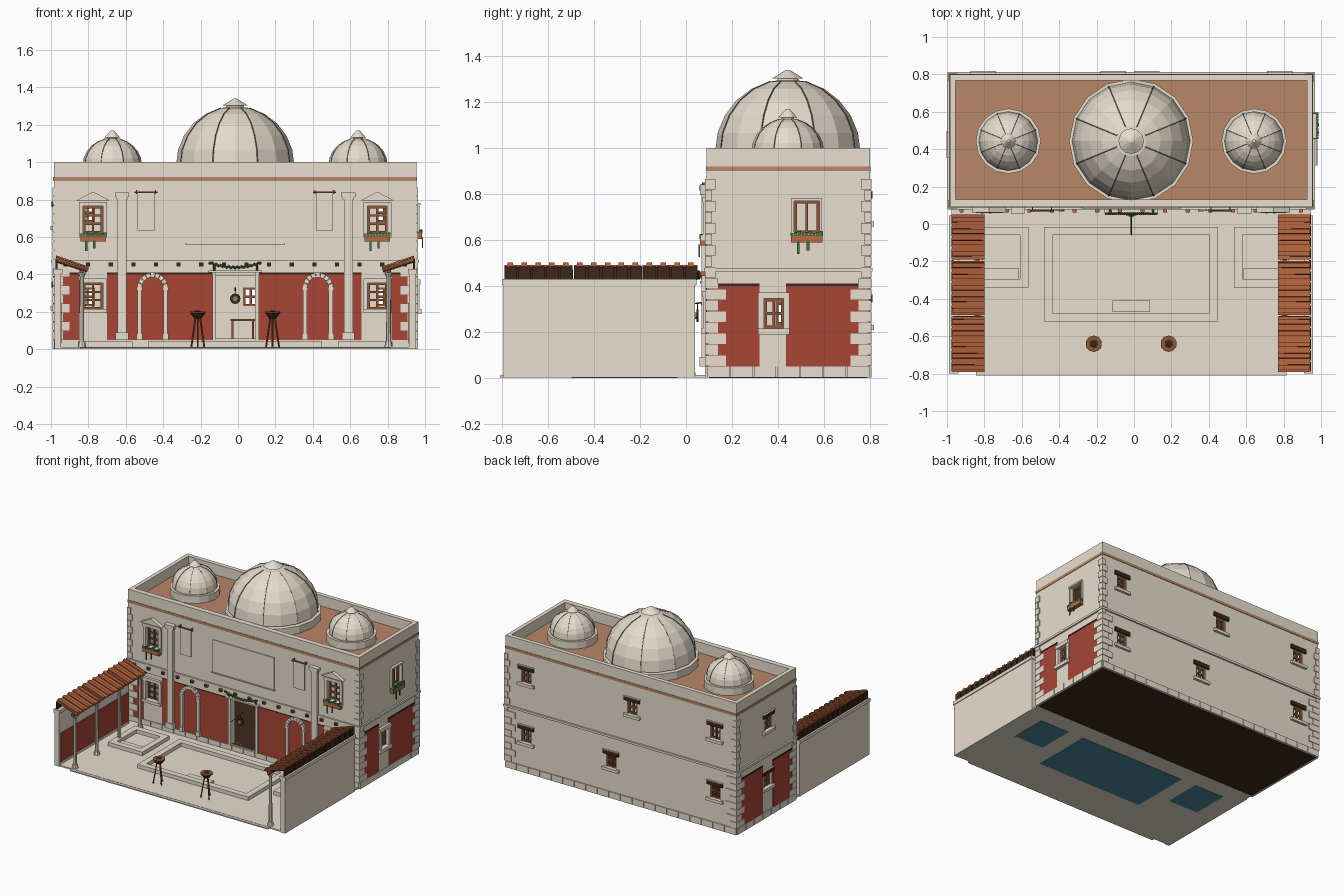
import bpy, bmesh, math
from mathutils import Vector, Matrix

cube = bpy.data.objects.get("Cube")
if cube:
    bpy.data.objects.remove(cube, do_unlink=True)

PALETTE = {"stone": "E9E0D0", "dome_plaster": "E4DBCB", "rib_grey": "857D70", "red_plaster": "A84536",
           "roof_tile": "BC6841", "roof_clay": "B98668", "wood": "8E5638", "dark_wood": "3C271B",
           "leaf": "44733F", "pool_blue": "4E879C"}
MATS = {}
for name, code in PALETTE.items():
    rgb = [int(code[i:i + 2], 16) / 255 for i in (0, 2, 4)]
    lin = [((c + 0.055) / 1.055) ** 2.4 for c in rgb] + [1]
    m = bpy.data.materials.new(name)
    m.use_nodes = True
    m.diffuse_color = lin
    m.node_tree.nodes["Principled BSDF"].inputs["Base Color"].default_value = lin
    MATS[name] = m

parts = {}
CX = -0.015                                        # symmetry axis
X0, X1, Y0, Y1 = -0.985, 0.955, 0.09, 0.80         # building walls
UP = Vector((0, 0, 1))


def mesh(name, mat):
    if (name, mat) not in parts:
        parts[name, mat] = bmesh.new()
    return parts[name, mat]


def box(name, mat, xa, xb, ya, yb, za, zb):
    mid = Vector((xa + xb, ya + yb, za + zb)) / 2
    M = Matrix.Translation(mid) @ Matrix.Diagonal((abs(xb - xa), abs(yb - ya), abs(zb - za), 1))
    bmesh.ops.create_cube(mesh(name, mat), size=1, matrix=M)


def cone(name, mat, x, y, za, zb, ra, rb, seg=8):
    bmesh.ops.create_cone(mesh(name, mat), cap_ends=True, segments=seg, radius1=ra, radius2=rb,
                          depth=zb - za, matrix=Matrix.Translation((x, y, (za + zb) / 2)))


def bar(name, mat, p, q, r, seg=4):
    p, q = Vector(p), Vector(q)
    M = Matrix.Translation((p + q) / 2) @ UP.rotation_difference(q - p).to_matrix().to_4x4()
    bmesh.ops.create_cone(mesh(name, mat), cap_ends=True, segments=seg, radius1=r, radius2=r,
                          depth=(q - p).length, matrix=M)


def prism(name, mat, pts, shift):
    bm = mesh(name, mat)
    face = bm.faces.new([bm.verts.new(p) for p in pts])
    out = bmesh.ops.extrude_face_region(bm, geom=[face], use_keep_orig=True)["geom"]
    bmesh.ops.translate(bm, vec=shift, verts=[v for v in out if isinstance(v, bmesh.types.BMVert)])


def on_wall(side, name, mat, ua, ub, da, db, za, zb):
    """Box on a facade: u along the wall, d outwards from it."""
    if side == "front":
        box(name, mat, ua, ub, Y0 - da, Y0 - db, za, zb)
    elif side == "back":
        box(name, mat, ua, ub, Y1 + da, Y1 + db, za, zb)
    elif side == "east":
        box(name, mat, X1 + da, X1 + db, ua, ub, za, zb)
    else:
        box(name, mat, X0 - da, X0 - db, ua, ub, za, zb)


def window(side, u, w, za, zb, rows=3):
    on_wall(side, "openings", "stone", u - w / 2, u + w / 2, -0.06, 0.05, za, zb)
    n, t = side + "_window_bars", 0.006
    for k in (-1, 0, 1):
        c = u + k * (w / 2 - t)
        on_wall(side, n, "wood", c - t, c + t, -0.025, -0.01, za, zb)
    for k in range(rows + 1):
        c = za + t + (zb - za - 2 * t) * k / rows
        on_wall(side, n, "wood", u - w / 2, u + w / 2, -0.024, -0.011, c - t, c + t)


def surround(side, u, w, za, zb, t=0.022):
    n = side + "_window_surrounds"
    for s in (-1, 1):
        on_wall(side, n, "stone", u + s * w / 2, u + s * (w / 2 + t), 0, 0.015, za, zb)
    on_wall(side, n, "stone", u - w / 2 - t, u + w / 2 + t, 0, 0.02, zb, zb + t)
    on_wall(side, n, "stone", u - w / 2 - t, u + w / 2 + t, 0, 0.025, za - t, za)


def flower_box(side, u, z):
    on_wall(side, "flower_boxes", "roof_tile", u - 0.068, u + 0.068, 0, 0.03, z - 0.032, z)
    for k in range(9):
        c = u - 0.064 + k * 0.016
        on_wall(side, "flowers", "leaf", c - 0.007, c + 0.007, 0.004, 0.031, z - 0.004, z + 0.008 + 0.005 * (k % 3))
    for k in (-3, 0.5):                            # trailing vines
        c = u + k * 0.012
        on_wall(side, "flowers", "leaf", c - 0.006, c + 0.006, 0.03, 0.035, z - 0.07 + 0.004 * k, z - 0.026)


# Building shell, base and roof
box("walls", "stone", X0, X1, Y0, Y1, 0.05, 1.0)
box("cavity", "stone", X0 + 0.03, X1 - 0.03, Y0 + 0.04, Y1 - 0.032, -0.1, 1.1)
box("base_core", "stone", X0, X1, Y0, Y1, 0.002, 0.05)
box("underside", "dark_wood", X0 + 0.01, X1 - 0.01, Y0 + 0.01, Y1 - 0.01, 0, 0.003)
box("inner_floor", "dark_wood", X0 + 0.03, X1 - 0.03, Y0 + 0.005, Y1 - 0.03, 0.05, 0.056)
box("roof_slab", "roof_clay", X0 - 0.003, X1 + 0.003, Y0 - 0.003, Y1 + 0.003, 0.90, 0.92)
SPAN = {"front": (X0, X1), "back": (X0, X1), "east": (Y0, Y1), "west": (Y0, Y1)}
for side, (a, b) in SPAN.items():
    n = 20 if side in ("front", "back") else 7
    for k in range(n):
        w = (b - a) / n
        on_wall(side, "base_blocks", "stone", a + k * w + 0.002, a + (k + 1) * w - 0.002, 0, 0.007, 0.002, 0.05)
    on_wall(side, "string_course", "stone", a - 0.01, b + 0.01, 0, 0.012, 0.462, 0.478)
    # Corner stones in long and short courses, slimmer on the upper floor
    for k in range(17):
        z = 0.052 + k * 0.048
        size = 0.085 if (k + (n == 7)) % 2 else 0.05
        size *= 1 if k < 8 else 0.45
        on_wall(side, "corner_stones", "stone", a - 0.006, a + size, 0, 0.007, z, z + 0.045)
        on_wall(side, "corner_stones", "stone", b - size, b + 0.006, 0, 0.007, z, z + 0.045)

# Red lower panels
RED = {"front": [(-0.97, -0.85), (-0.70, -0.135), (0.105, 0.66), (0.82, 0.94)],
       "east": [(0.10, 0.32), (0.435, 0.79)], "west": [(0.10, 0.37), (0.49, 0.79)]}
for side, spans in RED.items():
    for a, b in spans:
        on_wall(side, "red_panels", "red_plaster", a, b, 0, 0.004, 0.05, 0.40)
        on_wall(side, "panel_caps", "dark_wood", a, b, 0, 0.006, 0.40, 0.41)

# Domes with ribs, drums and finials
for x, r, h, cap in ((CX, 0.316, 0.315, 1), (CX - 0.657, 0.158, 0.145, 0.6), (CX + 0.657, 0.158, 0.145, 0.6)):
    y, zb = 0.443, 0.985
    cone("dome_drums", "stone", x, y, 0.92, 0.975, r + 0.016, r + 0.016, 16)
    bm = mesh("domes", "dome_plaster")
    M = Matrix.Translation((x, y, zb)) @ Matrix.Diagonal((r, r, h, 1))
    ball = bmesh.ops.create_uvsphere(bm, u_segments=16, v_segments=12, radius=1, matrix=M)["verts"]
    bmesh.ops.delete(bm, geom=[v for v in ball if v.co.z < zb - 0.05], context="VERTS")
    for k in range(8):
        a = math.radians(22.5 + 45 * k)
        arc = [Vector((x + r * math.cos(t) * math.cos(a), y + r * math.cos(t) * math.sin(a), zb + h * math.sin(t)))
               for t in (math.radians(15 * j) for j in range(6))]
        for p, q in zip(arc, arc[1:]):
            bar("dome_ribs", "rib_grey", p, q, 0.004 * cap)
    top = zb + h
    cone("finials", "stone", x, y, top - 0.03, top + 0.003, 0.05 * cap, 0.045 * cap, 12)
    cone("finials", "stone", x, y, top + 0.003, top + 0.04, 0.068 * cap, 0.008, 12)

# Front facade, repeated on both sides
for s in (-1, 1):
    u = CX + s * 0.76
    window("front", u, 0.105, 0.62, 0.765)
    surround("front", u, 0.105, 0.62, 0.765)
    flower_box("front", u, 0.607)
    prism("pediments", "stone", [(u - 0.09, Y0, 0.795), (u + 0.09, Y0, 0.795), (u, Y0, 0.842)], (0, -0.028, 0))
    window("front", u, 0.105, 0.215, 0.355)
    surround("front", u, 0.105, 0.215, 0.355)

    u = CX + s * 0.605                             # tall pilasters
    for hw, d, za, zb in ((0.034, 0.032, 0.05, 0.09), (0.024, 0.022, 0.09, 0.80), (0.03, 0.028, 0.80, 0.815),
                          (0.038, 0.034, 0.815, 0.837)):
        on_wall("front", "pilasters", "stone", u - hw, u + hw, 0, d, za, zb)

    u = CX + s * 0.442                             # blind arches
    for e in (-1, 1):
        on_wall("front", "arches", "stone", u + e * 0.058, u + e * 0.08, 0, 0.018, 0.05, 0.327)
        on_wall("front", "arches", "stone", u + e * 0.054, u + e * 0.086, 0, 0.024, 0.05, 0.085)
        on_wall("front", "arches", "stone", u + e * 0.054, u + e * 0.086, 0, 0.024, 0.315, 0.33)
    for k in range(9):
        ring = [(u + rr * math.cos(t), Y0, 0.327 + rr * math.sin(t)) for rr, t in
                ((0.058, k), (0.083, k), (0.083, k + 0.93), (0.058, k + 0.93))
                for t in [t * math.pi / 9]]
        prism("arches", "stone", ring, (0, -0.02, 0))

    u = CX + s * 0.477                             # hanging banners
    bar("banner_poles", "wood", (u - 0.062, Y0 - 0.018, 0.84), (u + 0.062, Y0 - 0.018, 0.84), 0.005, 6)
    on_wall("front", "banners", "stone", u - 0.045, u + 0.045, 0.012, 0.018, 0.635, 0.84)
    for e in (-1, 1):
        on_wall("front", "banner_poles", "wood", u + e * 0.05 - 0.003, u + e * 0.05 + 0.003, 0, 0.02, 0.83, 0.85)

on_wall("front", "wall_tablet", "stone", CX - 0.26, CX + 0.26, 0, 0.008, 0.565, 0.81)
on_wall("front", "tablet_ledge", "stone", CX - 0.265, CX + 0.265, 0, 0.013, 0.56, 0.568)
on_wall("front", "floor_band", "stone", X0, X1, 0, 0.008, 0.41, 0.465)
for k in range(16):
    u = CX + (k - 7.5) * 0.121
    on_wall("front", "beam_ends", "roof_tile", u - 0.011, u + 0.011, 0, 0.026, 0.443, 0.463)
    on_wall("front", "beam_tips", "dark_wood", u - 0.009, u + 0.009, 0.026, 0.028, 0.445, 0.461)

# Entrance with garland, hanging disc and table inside
on_wall("front", "openings", "stone", -0.118, 0.092, -0.06, 0.05, 0.056, 0.395)
on_wall("front", "door_cornice", "stone", CX - 0.142, CX + 0.142, 0, 0.03, 0.41, 0.422)
for u in (-0.127, 0.101):
    on_wall("front", "door_jambs", "stone", u - 0.01, u + 0.01, 0, 0.014, 0.05, 0.41)
    bar("garland_brackets", "wood", (u, Y0, 0.405), (u, Y0 - 0.035, 0.455), 0.006)
for k in range(25):
    t = k / 12 - 1
    M = Matrix.Translation((CX + 0.135 * t, Y0 - 0.035, 0.435 + 0.025 * t * t + 0.005 * (k % 2)))
    bmesh.ops.create_icosphere(mesh("garland", "leaf"), subdivisions=1, radius=0.008, matrix=M)
bar("sign_pole", "dark_wood", (CX, Y0, 0.33), (CX, -0.06, 0.31), 0.003)
bar("sign_disc", "dark_wood", (CX, 0.045, 0.27), (CX, 0.055, 0.27), 0.028, 12)
bar("sign_boss", "rib_grey", (CX, 0.04, 0.27), (CX, 0.045, 0.27), 0.014, 12)
bar("sign_cord", "dark_wood", (CX, 0.05, 0.295), (CX, 0.05, 0.325), 0.002)
box("table", "wood", -0.04, 0.09, 0.25, 0.33, 0.15, 0.162)
for u in (-0.03, 0.08):
    box("table", "wood", u - 0.005, u + 0.005, 0.26, 0.32, 0.056, 0.15)

# Side and rear windows
window("east", 0.525, 0.11, 0.63, 0.77, 1)
surround("east", 0.525, 0.11, 0.63, 0.77, 0.012)
flower_box("east", 0.525, 0.622)
window("east", 0.382, 0.085, 0.215, 0.345, 2)
surround("east", 0.382, 0.085, 0.215, 0.345, 0.027)
on_wall("east", "apron", "stone", 0.32, 0.435, 0, 0.005, 0.05, 0.20)
REAR = [("back", 0.78, 0.68), ("back", 0.78, 0.23), ("back", -0.805, 0.68), ("back", -0.805, 0.23),
        ("back", -0.11, 0.68), ("back", 0.068, 0.23), ("west", 0.42, 0.66), ("west", 0.43, 0.23)]
for side, u, z in REAR:
    window(side, u, 0.08, z, z + 0.1, 2)
    on_wall(side, side + "_sills", "stone", u - 0.068, u + 0.068, 0, 0.018, z - 0.022, z)
    on_wall(side, side + "_lintels", "dark_wood", u - 0.066, u + 0.066, 0, 0.012, z + 0.1, z + 0.128)
    on_wall(side, side + "_drip_stones", "stone", u - 0.068, u + 0.068, 0, 0.013, z + 0.128, z + 0.132)

# Courtyard floor and pools
box("courtyard_floor", "stone", X0 + 0.01, X1 - 0.01, -0.79, Y0, 0.002, 0.012)
box("courtyard_step", "stone", CX - 0.83, CX + 0.83, -0.81, -0.79, 0.002, 0.01)


def pool(xa, xb, ya, yb, t=0.045):
    for a, b, c, d in ((xa, xb, ya, ya + t), (xa, xb, yb - t, yb), (xa, xa + t, ya, yb), (xb - t, xb, ya, yb)):
        box("pool_rims", "stone", a, b, c, d, 0.01, 0.04)
    g = t / 2
    box("pool_water", "pool_blue", xa + g, xb - g, ya + g, yb - g, 0, 0.003)


pool(CX - 0.465, CX + 0.465, -0.52, -0.015)
box("pool_step", "stone", CX - 0.1, CX + 0.1, -0.47, -0.41, 0.012, 0.025)
for s in (-1, 1):
    a, b = sorted((CX + s * 0.55, CX + s * 0.84))
    pool(a, b, -0.34, -0.015)
    box("pool_step", "stone", CX + s * 0.60, CX + s * 0.79, -0.295, -0.235, 0.012, 0.025)

    # Courtyard side wall
    box("yard_walls", "stone", CX + s * 0.93, CX + s * 0.967, -0.795, 0.04, 0.002, 0.41)
    box("yard_wall_caps", "stone", CX + s * 0.924, CX + s * 0.973, -0.80, 0.045, 0.405, 0.43)
    box("yard_wall_panels", "red_plaster", CX + s * 0.926, CX + s * 0.93, -0.78, 0.03, 0.03, 0.25)
    # Columns and tiled canopy
    for y in (-0.76, -0.5, -0.23, 0.02):
        x = CX + s * 0.82
        cone("columns", "stone", x, y, 0.012, 0.04, 0.022, 0.018)
        cone("columns", "stone", x, y, 0.04, 0.385, 0.013, 0.011)
        cone("columns", "stone", x, y, 0.385, 0.41, 0.012, 0.024)
        bar("rafters", "wood", (x - s * 0.03, y, 0.418), (CX + s * 0.95, y, 0.47), 0.008)
    box("canopy_beams", "wood", CX + s * 0.81, CX + s * 0.832, -0.79, 0.045, 0.408, 0.424)

    def canopy_strip(name, ya, yb, low, high):
        xi, xo = CX + s * 0.785, CX + s * 0.957
        prism(name, "roof_tile", [(xi, ya, 0.425 + low), (xo, ya, 0.483 + low),
                                  (xo, ya, 0.483 + high), (xi, ya, 0.425 + high)], (0, yb - ya, 0))

    for ya, yb in ((-0.79, -0.495), (-0.487, -0.197), (-0.189, 0.05)):
        canopy_strip("canopy_pans", ya, yb, 0, 0.009)
    for k in range(14):
        y = -0.765 + k * 0.0605
        canopy_strip("canopy_tiles", y - 0.012, y + 0.012, 0.005, 0.018)
        for e in (-1, 1):                          # shadow joints beside each tile row
            canopy_x = sorted((CX + s * 0.957, CX + s * 0.785))
            bar("canopy_joints", "dark_wood", (CX + s * 0.786, y + e * 0.013, 0.433),
                (CX + s * 0.956, y + e * 0.013, 0.491), 0.0016)
        box("canopy_backs", "dark_wood", CX + s * 0.95, CX + s * 0.96, y - 0.024, y + 0.028, 0.43, 0.486)

    # Tripod brazier
    x, y = CX + s * 0.2, -0.64
    for k in range(3):
        a = math.radians(90 + 120 * k)
        d = Vector((math.cos(a), math.sin(a), 0))
        foot, top = Vector((x, y, 0.012)) + d * 0.04, Vector((x, y, 0.17)) + d * 0.014
        bar("brazier_legs", "wood", foot, top, 0.005)
    cone("brazier_bowls", "dark_wood", x, y, 0.165, 0.193, 0.02, 0.042, 10)
    cone("brazier_rims", "wood", x, y, 0.193, 0.201, 0.044, 0.044, 10)
    cone("brazier_coals", "dark_wood", x, y, 0.2, 0.206, 0.026, 0.012, 6)

# Turn the collected parts into objects
objs = {}
for (name, mat), bm in parts.items():
    bmesh.ops.recalc_face_normals(bm, faces=bm.faces)
    me = bpy.data.meshes.new(name)
    bm.to_mesh(me)
    bm.free()
    me.materials.append(MATS[mat])
    objs[name] = bpy.data.objects.new(name, me)
    bpy.context.collection.objects.link(objs[name])

# Hollow the walls and cut the openings
bpy.context.view_layer.objects.active = objs["walls"]
for name in ("cavity", "openings"):
    cutter = objs[name]
    cutter.hide_render = True
    mod = objs["walls"].modifiers.new(name, "BOOLEAN")
    mod.operation, mod.solver, mod.object = "DIFFERENCE", "EXACT", cutter
    bpy.ops.object.modifier_apply(modifier=name)
    bpy.data.objects.remove(cutter, do_unlink=True)
